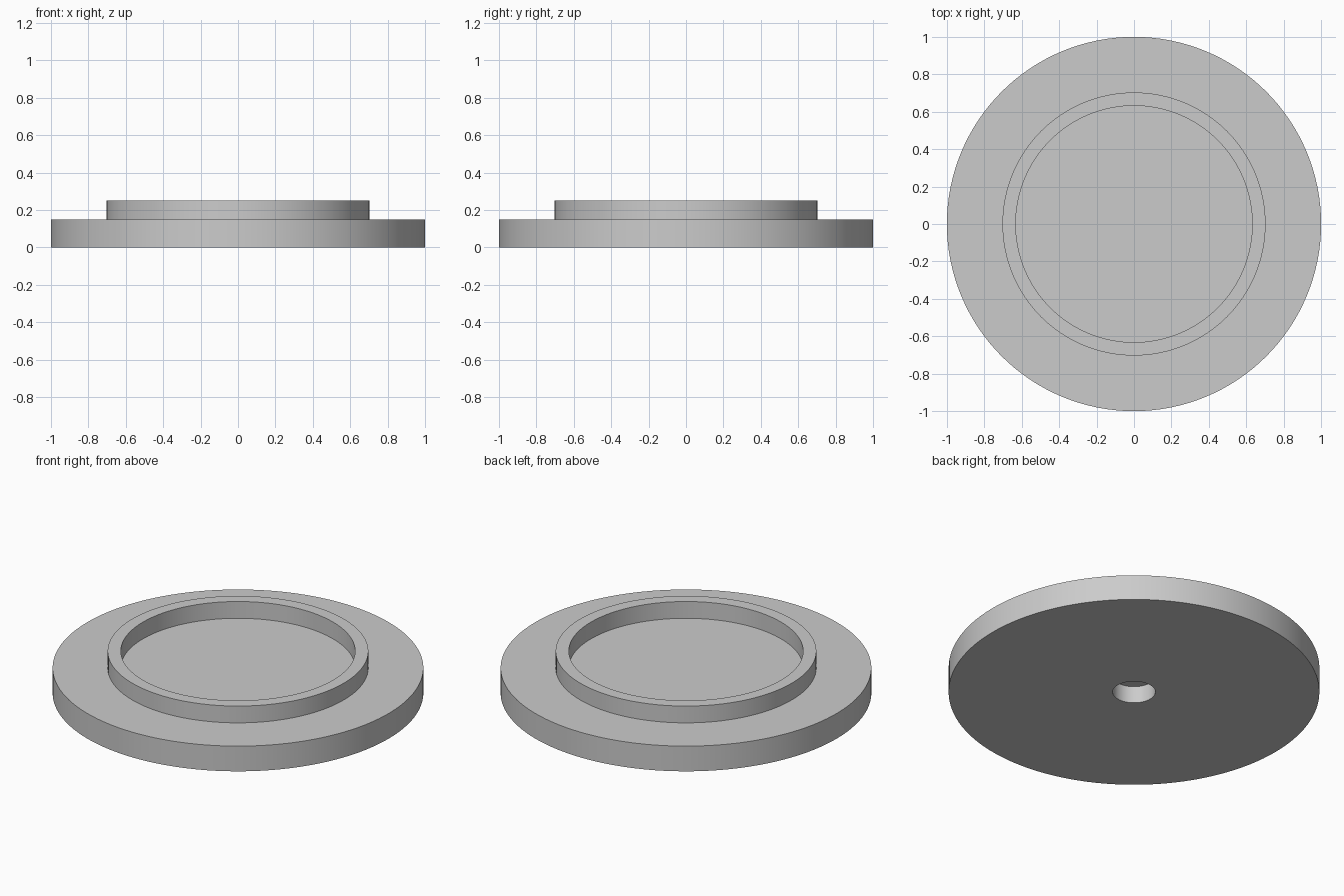
import bpy, bmesh, math

if "Cube" in bpy.data.objects:
    bpy.data.objects.remove(bpy.data.objects["Cube"])

SEGMENTS = 128

grey = bpy.data.materials.new("light grey")
grey.diffuse_color = (0.6, 0.6, 0.6, 1)
grey.use_nodes = True
grey.node_tree.nodes["Principled BSDF"].inputs["Base Color"].default_value = grey.diffuse_color

# Half section (radius, height): blind hole, underside, flange, raised rim, floor
profile = [(0, 0.10), (0.115, 0.10), (0.115, 0), (1, 0), (1, 0.15),
           (0.703, 0.15), (0.703, 0.25), (0.632, 0.25), (0.632, 0.15), (0, 0.15)]

# Revolve the section into one closed solid
bm = bmesh.new()
verts = [bm.verts.new((r, 0, z)) for r, z in profile]
edges = [bm.edges.new(pair) for pair in zip(verts, verts[1:])]
bmesh.ops.spin(bm, geom=verts + edges, cent=(0, 0, 0), axis=(0, 0, 1),
               angle=math.tau, steps=SEGMENTS, use_duplicate=False)
bmesh.ops.remove_doubles(bm, verts=bm.verts, dist=1e-4)
bmesh.ops.recalc_face_normals(bm, faces=bm.faces)
mesh = bpy.data.meshes.new("flanged_disc")
bm.to_mesh(mesh)
bm.free()
mesh.materials.append(grey)

disc = bpy.data.objects.new("flanged_disc", mesh)
bpy.context.collection.objects.link(disc)

# Smooth round walls with crisp rims
bpy.context.view_layer.objects.active = disc
disc.select_set(True)
bpy.ops.object.shade_smooth_by_angle(angle=math.radians(30))
